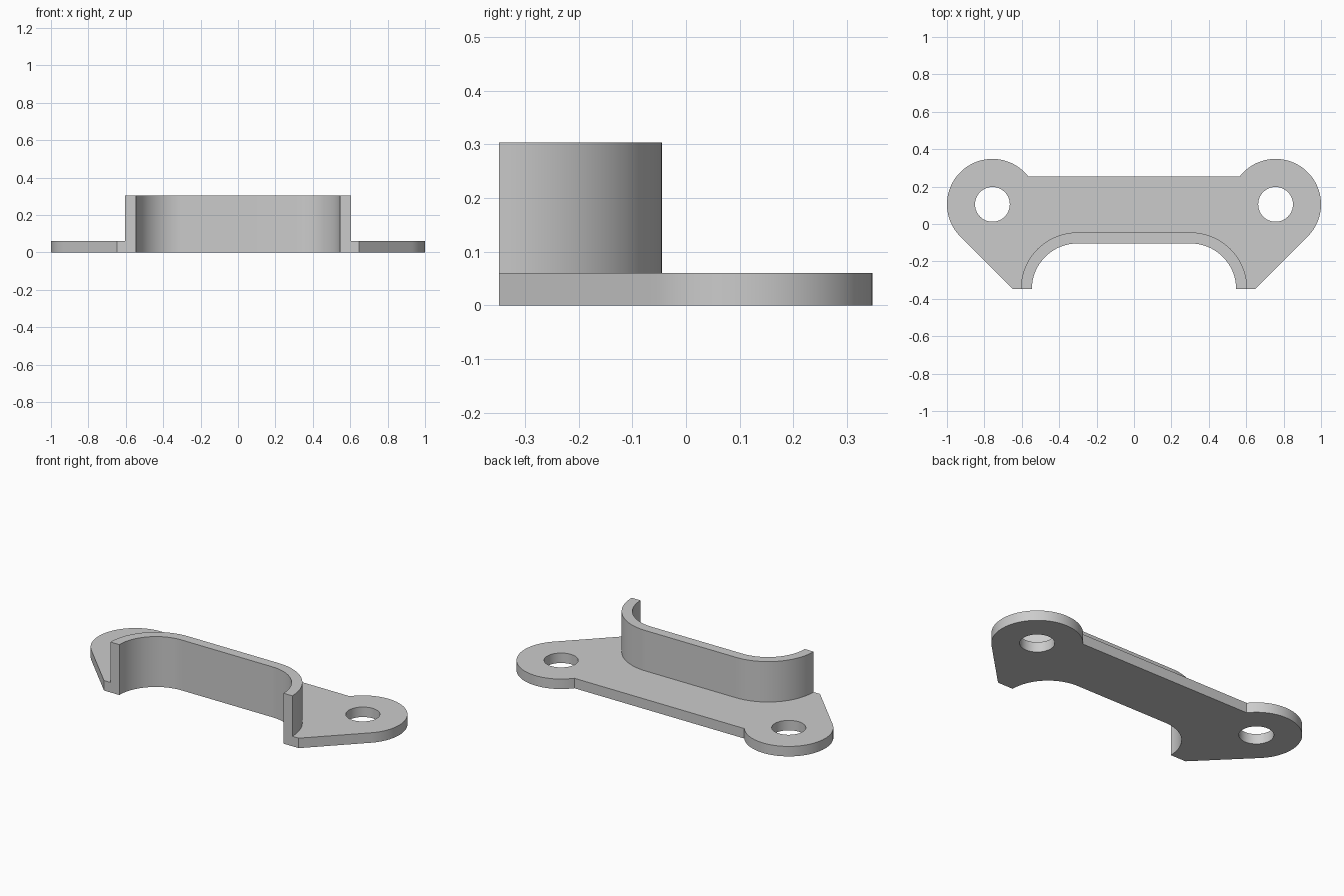
import bpy
import bmesh
from math import cos, sin, asin, pi

if "Cube" in bpy.data.objects:
    bpy.data.objects.remove(bpy.data.objects["Cube"], do_unlink=True)

PLATE_TOP, WALL_TOP = 0.06, 0.303
FRONT, BACK = -0.348, 0.254
EAR_X, EAR_Y, EAR_R, HOLE_R = 0.757, 0.105, 0.243, 0.093
BEND_X, INNER_R, OUTER_R = 0.302, 0.244, 0.303


def arc(cx, cy, r, start, end, steps):
    return [(cx + r * cos(start + (end - start) * i / steps),
             cy + r * sin(start + (end - start) * i / steps))
            for i in range(steps + 1)]


def mirrored(half):
    return half + [(-x, y) for x, y in reversed(half)]


# Plan paths, each running from the left end round the back to the right end
foot_x = EAR_X + EAR_R * 2 ** 0.5 - (EAR_Y - FRONT)
rim = mirrored([(foot_x, FRONT)] + arc(EAR_X, EAR_Y, EAR_R, -pi / 4,
                                       pi - asin((BACK - EAR_Y) / EAR_R), 48))
wall_out = mirrored(arc(BEND_X, FRONT, OUTER_R, 0, pi / 2, 24))
wall_in = mirrored(arc(BEND_X, FRONT, INNER_R, 0, pi / 2, 24))
holes = [arc(s * EAR_X, EAR_Y, HOLE_R, 0, 2 * pi, 48)[:-1] for s in (1, -1)]

bm = bmesh.new()


def lift(path, z):
    return [bm.verts.new((x, y, z)) for x, y in path]


def strip(a, b, closed=False):
    n = len(a)
    for i in range(n if closed else n - 1):
        j = (i + 1) % n
        bm.faces.new((a[i], a[j], b[j], b[i]))


def edge_loop(verts):
    pairs = zip(verts, verts[1:] + verts[:1])
    return [bm.edges.get(p) or bm.edges.new(p) for p in pairs]


def fill(loops):
    edges = [e for loop in loops for e in edge_loop(loop)]
    bmesh.ops.triangle_fill(bm, edges=edges, use_beauty=True, normal=(0, 0, 1))


rim_low, rim_high = lift(rim, 0), lift(rim, PLATE_TOP)
out_low, out_high = lift(wall_out, PLATE_TOP), lift(wall_out, WALL_TOP)
in_low, in_high = lift(wall_in, 0), lift(wall_in, WALL_TOP)
holes_low = [lift(h, 0) for h in holes]
holes_high = [lift(h, PLATE_TOP) for h in holes]

# Plate underside and top, with the screw holes left open
fill([rim_low + in_low[::-1]] + holes_low)
fill([rim_high + out_low[::-1]] + holes_high)

# Upright sides, wall top and screw hole walls
strip(rim_low, rim_high)
strip(out_low, out_high)
strip(in_low, in_high)
strip(in_high, out_high)
for low, high in zip(holes_low, holes_high):
    strip(low, high, closed=True)

# L-shaped front end faces
for k in (0, -1):
    bm.faces.new((rim_low[k], rim_high[k], out_low[k],
                  out_high[k], in_high[k], in_low[k]))

bmesh.ops.recalc_face_normals(bm, faces=bm.faces[:])
mesh = bpy.data.meshes.new("bracket")
bm.to_mesh(mesh)
bm.free()
bracket = bpy.data.objects.new("bracket", mesh)
bpy.context.collection.objects.link(bracket)

# Plain grey finish
grey = bpy.data.materials.new("light grey")
grey.use_nodes = True
colour = (0.6, 0.6, 0.6, 1)
grey.diffuse_color = colour
grey.node_tree.nodes["Principled BSDF"].inputs["Base Color"].default_value = colour
mesh.materials.append(grey)

# Smooth curves, sharp edges
for other in bpy.context.selected_objects:
    other.select_set(False)
bracket.select_set(True)
bpy.context.view_layer.objects.active = bracket
bpy.ops.object.shade_smooth_by_angle()
